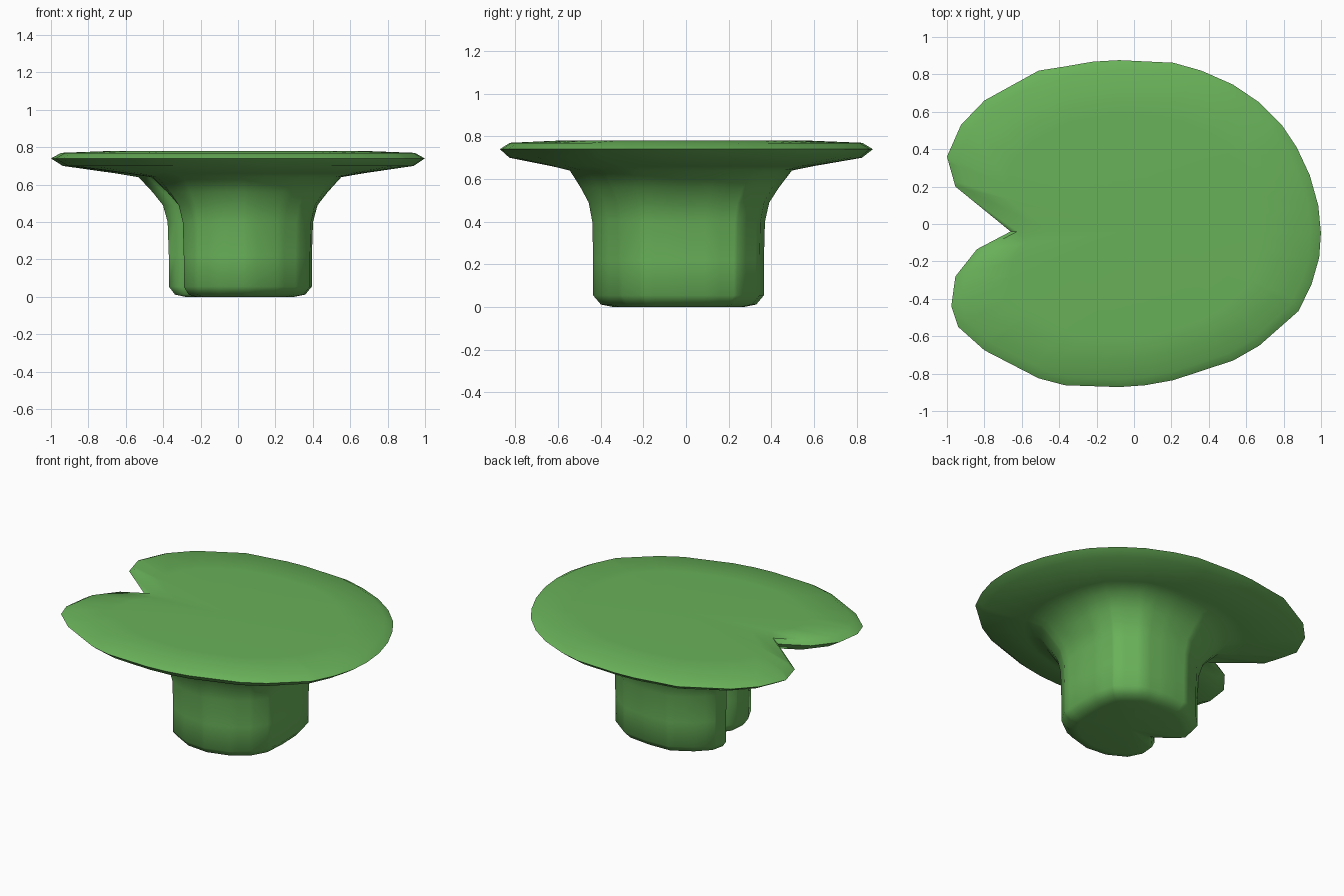
import bpy, bmesh, math

if "Cube" in bpy.data.objects:
    bpy.data.objects.remove(bpy.data.objects["Cube"])

green = bpy.data.materials.new("leaf green")
green.diffuse_color = (0.14, 0.44, 0.10, 1)
green.use_nodes = True
green.node_tree.nodes["Principled BSDF"].inputs["Base Color"].default_value = green.diffuse_color

CY = -0.035  # shared centre of the outlines (0, CY)

# Notched leaf outline, seen from the top
PAD = [(-.66, -.04), (-.84, -.135), (-.955, -.28), (-.977, -.44), (-.94, -.55), (-.80, -.675),
       (-.51, -.825), (-.37, -.862), (-.08, -.872), (.06, -.862), (.21, -.835), (.53, -.73),
       (.67, -.65), (.88, -.465), (.95, -.32), (.99, -.18), (1.0, -.04), (.985, .10),
       (.94, .26), (.87, .41), (.79, .53), (.67, .65), (.53, .745), (.36, .82), (.21, .862),
       (-.08, .876), (-.22, .868), (-.37, .842), (-.51, .82), (-.80, .66), (-.925, .53),
       (-1.0, .36), (-.955, .20)]
# Smaller notched stem outline
STEM = [(-.19, -.04), (-.28, -.14), (-.29, -.25), (-.24, -.35), (-.11, -.42), (.05, -.435),
        (.21, -.39), (.33, -.30), (.385, -.20), (.395, -.04), (.39, .12), (.36, .24),
        (.22, .345), (.05, .365), (-.12, .36), (-.26, .28), (-.35, .19), (-.37, .10), (-.33, .055)]


def angle(p):
    return math.atan2(p[1] - CY, p[0]) % (2 * math.pi)


def radius(outline, a):
    """Distance from the centre to the outline along angle a."""
    dx, dy = math.cos(a), math.sin(a)
    best = 0
    for i, p in enumerate(outline):
        q = outline[(i + 1) % len(outline)]
        ex, ey = q[0] - p[0], q[1] - p[1]
        px, py = p[0], p[1] - CY
        den = dx * ey - dy * ex
        if abs(den) < 1e-9:
            continue
        t = (px * ey - py * ex) / den
        s = (px * dy - py * dx) / den
        if t > 0 and -1e-6 <= s <= 1 + 1e-6:
            best = max(best, t)
    return best


# Merge the corner angles of both outlines
angles = []
for a in sorted(angle(p) for p in PAD + STEM):
    if not angles or a - angles[-1] > 0.02:
        angles.append(a)

# Rings from bottom to top: height, blend stem->pad, scale
RINGS = [(0.0, 0, .76), (.012, 0, .91), (.055, 0, 1), (.22, 0, 1), (.40, .01, 1), (.49, .05, 1),
         (.56, .14, 1), (.64, .26, 1), (.66, .45, 1), (.70, .90, 1), (.74, 1, 1),
         (.77, 1, .945), (.78, 1, .68)]

bm = bmesh.new()
loops = []
for z, t, s in RINGS:
    loop = []
    for a in angles:
        r = s * ((1 - t) * radius(STEM, a) + t * radius(PAD, a))
        loop.append(bm.verts.new((r * math.cos(a), CY + r * math.sin(a), z)))
    loops.append(loop)
n = len(angles)
for lo, hi in zip(loops, loops[1:]):
    for i in range(n):
        j = (i + 1) % n
        bm.faces.new((lo[i], lo[j], hi[j], hi[i]))
# Caps
for loop, z in ((loops[0], 0.0), (loops[-1], .78)):
    c = bm.verts.new((0, CY, z))
    for i in range(n):
        bm.faces.new((loop[i], loop[(i + 1) % n], c))
bmesh.ops.recalc_face_normals(bm, faces=bm.faces)

mesh = bpy.data.meshes.new("lily_pad")
bm.to_mesh(mesh)
bm.free()
mesh.materials.append(green)
pad = bpy.data.objects.new("lily_pad", mesh)
bpy.context.collection.objects.link(pad)
bpy.context.view_layer.objects.active = pad
pad.select_set(True)
bpy.ops.object.shade_smooth_by_angle(angle=math.radians(50))
